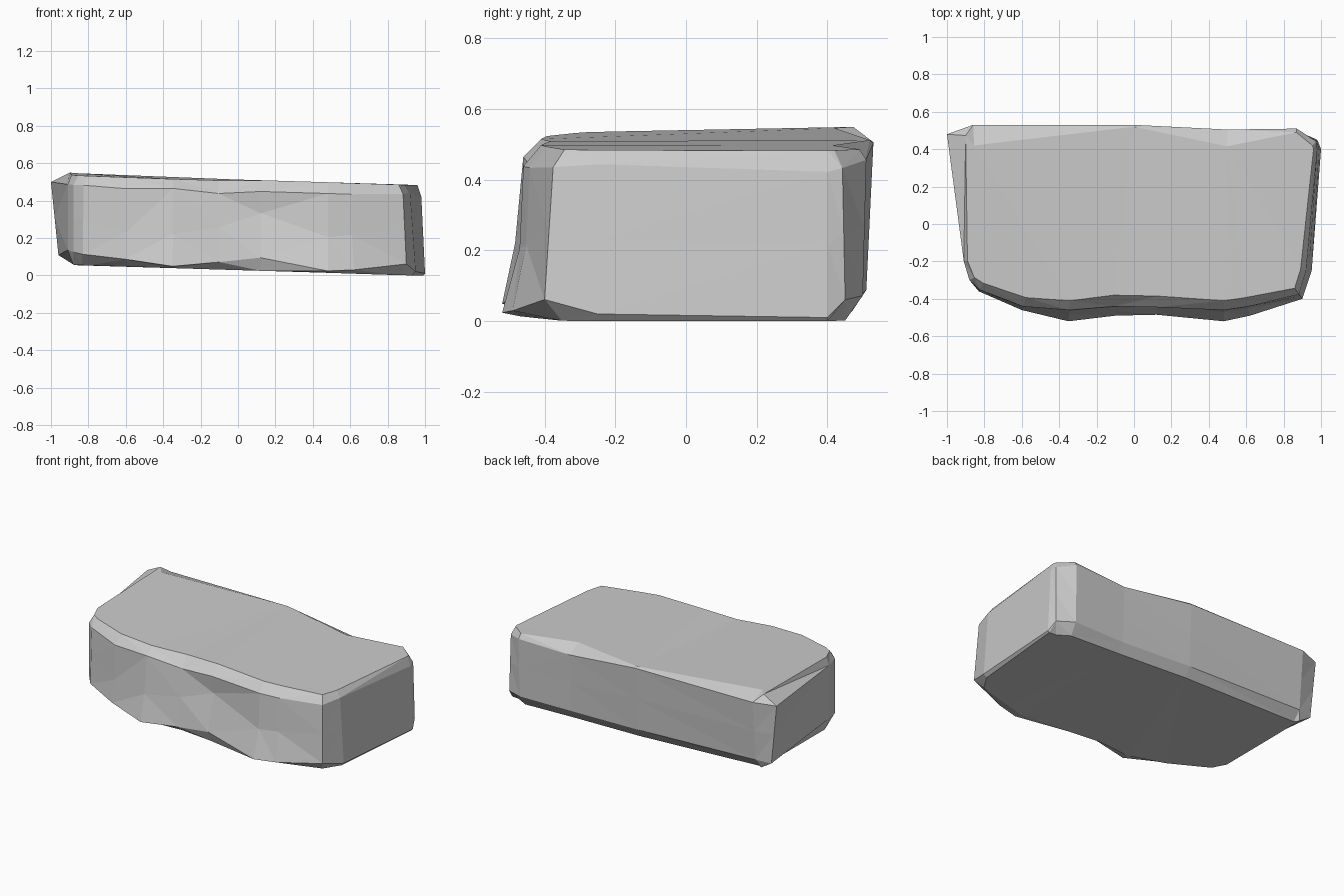
import bpy, bmesh, random
from mathutils import Vector

if "Cube" in bpy.data.objects:
    bpy.data.objects.remove(bpy.data.objects["Cube"])

random.seed(4)

# Outline columns, counter-clockwise from the left side:
# x, y, lower chamfer height, lower inset, upper chamfer height, upper inset, lean
# (positive lean tips the wall inwards at the top, negative at the bottom)
COLUMNS = [
    (-0.91, -0.20, .08, .03, .05, .02, .00),
    (-0.88, -0.30, .07, .05, .05, .03, .00),
    (-0.83, -0.36, .06, .07, .05, .04, .01),
    (-0.60, -0.46, .04, .06, .06, .05, .02),
    (-0.35, -0.52, .01, .05, .05, .05, .06),
    (-0.10, -0.49, .04, .05, .07, .06, .05),
    (0.12, -0.485, .07, .03, .06, .06, .04),
    (0.48, -0.52, .01, .05, .06, .05, .06),
    (0.62, -0.49, .02, .06, .06, .05, .05),
    (0.90, -0.40, .06, .06, .05, .04, .03),
    (0.95, -0.25, .02, .02, .04, .03, .03),
    (1.00, 0.40, .01, .01, .06, .02, .02),
    (0.98, 0.45, .06, .06, .05, .03, .01),
    (0.87, 0.51, .07, .05, .03, .02, -.01),
    (0.50, 0.505, .06, .04, .05, .09, -.01),
    (0.00, 0.53, .06, .04, .01, .01, -.02),
    (-0.86, 0.53, .06, .05, .04, .11, -.03),
    (-1.00, 0.48, .05, .08, .05, .10, -.04),
]


def floor_z(x):
    return max(0.0, 0.028 - 0.03 * x)


def top_z(x, y):
    return 0.512 - 0.03 * x + (0.015 * y if x < 0 else 0)


# Stack of outline rings: underside, lower edge, dented wall, upper edge, top
rings = [[] for _ in range(5)]
count = len(COLUMNS)
for i, (x, y, low, low_in, high, high_in, lean) in enumerate(COLUMNS):
    before, after = COLUMNS[i - 1], COLUMNS[(i + 1) % count]
    out = Vector((after[1] - before[1], before[0] - after[0])).normalized()
    bottom_in, top_in = max(-lean, 0), max(lean, 0)
    zb, zt = floor_z(x), top_z(x, y)
    front = y < -0.4 and x < 0.85
    dent = random.uniform(0, 0.03) if front else 0.0
    height = random.uniform(0.35, 0.75) if front else 0.5
    lo, hi = zb + low, zt - high
    for ring, inset, z in (
        (rings[0], bottom_in + low_in, zb),
        (rings[1], bottom_in, lo),
        (rings[2], bottom_in * (1 - height) + top_in * height + dent,
         lo + (hi - lo) * height),
        (rings[3], top_in, hi),
        (rings[4], top_in + high_in, zt),
    ):
        ring.append((x - out.x * inset, y - out.y * inset, z))

# Rock slab skinned from the rings, with a cap at each end
bm = bmesh.new()
loops = [[bm.verts.new(p) for p in ring] for ring in rings]
for a, b in zip(loops, loops[1:]):
    for i in range(count):
        j = (i + 1) % count
        bm.faces.new((a[i], a[j], b[j], b[i]))
bm.faces.new(loops[-1])
bm.faces.new(loops[0][::-1])
bmesh.ops.triangulate(bm, faces=bm.faces[:])
bmesh.ops.recalc_face_normals(bm, faces=bm.faces[:])

mesh = bpy.data.meshes.new("rock_slab")
bm.to_mesh(mesh)
bm.free()
rock = bpy.data.objects.new("rock_slab", mesh)
bpy.context.collection.objects.link(rock)
